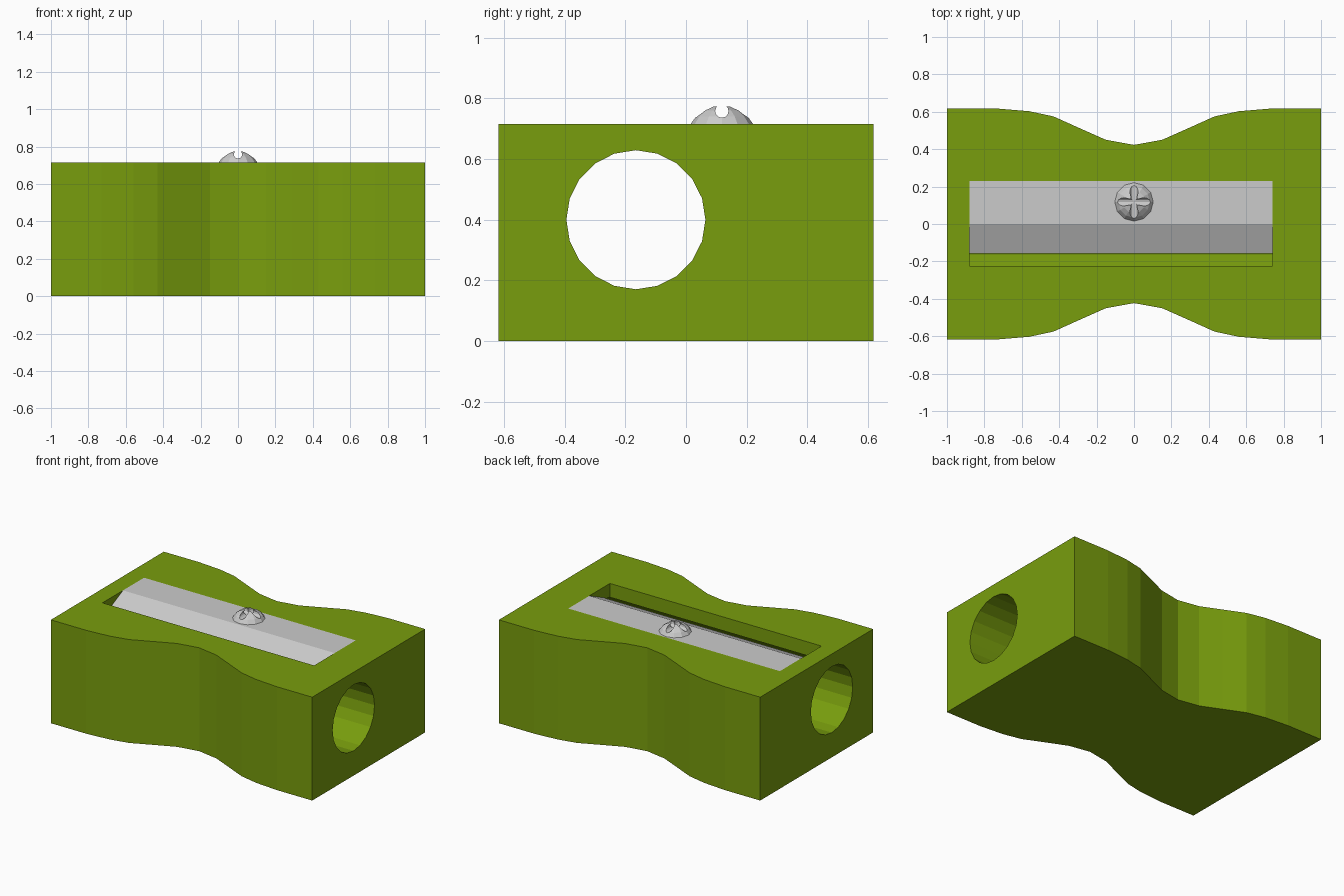
import bpy, bmesh, math
from mathutils import Matrix, Vector

if "Cube" in bpy.data.objects:
    bpy.data.objects.remove(bpy.data.objects["Cube"])


def make_object(name, bm):
    bmesh.ops.recalc_face_normals(bm, faces=bm.faces)
    mesh = bpy.data.meshes.new(name)
    bm.to_mesh(mesh)
    bm.free()
    obj = bpy.data.objects.new(name, mesh)
    bpy.context.collection.objects.link(obj)
    return obj


def prism(name, outline, direction):
    """Extrude a closed outline of 3D points along a direction."""
    bm = bmesh.new()
    face = bm.faces.new([bm.verts.new(p) for p in outline])
    ext = bmesh.ops.extrude_face_region(bm, geom=[face])
    verts = [g for g in ext["geom"] if isinstance(g, bmesh.types.BMVert)]
    bmesh.ops.translate(bm, verts=verts, vec=Vector(direction))
    return make_object(name, bm)


def circle_x(y, z, r, n, x):
    """Points of a circle standing across the x axis."""
    return [(x, y + r * math.cos(2 * math.pi * i / n),
             z + r * math.sin(2 * math.pi * i / n)) for i in range(n)]


def cut(target, cutter):
    mod = target.modifiers.new("cut", "BOOLEAN")
    mod.operation, mod.solver, mod.object = "DIFFERENCE", "EXACT", cutter
    bpy.context.view_layer.objects.active = target
    bpy.ops.object.modifier_apply(modifier=mod.name)
    bpy.data.objects.remove(cutter, do_unlink=True)


TOP = 0.715
X0, X1 = -0.88, 0.74

# Body: waisted outline, mirrored in x and y
quarter = [(0, .423), (.15, .45), (.29, .512), (.43, .575),
           (.56, .603), (.73, .617), (1, .617)]
back = [(-x, y) for x, y in reversed(quarter[1:])] + quarter
front = [(x, -y) for x, y in reversed(back)]
body = prism("sharpener_body", [(x, y, 0) for x, y in back + front], (0, 0, TOP))

# Pencil hole and blade pocket, which opens into the hole
cut(body, prism("hole_cutter", circle_x(-.165, .4, .229, 20, -1.2), (2.4, 0, 0)))
pocket = [(X0, -.225, .6), (X0, .23, .6), (X0, .23, .9), (X0, -.225, .9)]
cut(body, prism("pocket_cutter", pocket, (X1 - X0, 0, 0)))

green = bpy.data.materials.new("green_plastic")
green.diffuse_color = (0.19, 0.34, 0.004, 1)
green.use_nodes = True
green.node_tree.nodes["Principled BSDF"].inputs["Base Color"].default_value = green.diffuse_color
body.data.materials.clear()
body.data.materials.append(green)

# Blade: flat top with a bevelled cutting edge
blade_profile = [(.23, TOP), (0, TOP), (-.157, .642), (-.157, .632),
                 (-.1, .632), (-.05, .6), (.23, .6)]
blade = prism("blade", [(X0, y, z) for y, z in blade_profile], (X1 - X0, 0, 0))

# Screw head: shallow dome with a cross slot
SY, R, H = .118, .103, .062
ball = (R * R + H * H) / (2 * H)
arc = math.asin(R / ball)
bm = bmesh.new()
rings = []
for k in (1, 2, 3, 4):
    a = arc * k / 4
    rings.append([bm.verts.new((ball * math.sin(a) * math.cos(t),
                                SY + ball * math.sin(a) * math.sin(t),
                                TOP + H - ball + ball * math.cos(a)))
                  for t in (2 * math.pi * i / 12 for i in range(12))])
bm.faces.new(rings[0])
bm.faces.new(rings[-1])
for inner, outer in zip(rings, rings[1:]):
    for i in range(12):
        j = (i + 1) % 12
        bm.faces.new((inner[i], inner[j], outer[j], outer[i]))
screw = make_object("screw_head", bm)
for turn in (0, math.pi / 2):
    slot = prism("slot_cutter", circle_x(0, TOP + .043, .022, 12, -.2), (.4, 0, 0))
    slot.data.transform(Matrix.Translation((0, SY, 0)) @ Matrix.Rotation(turn, 4, "Z"))
    cut(screw, slot)
